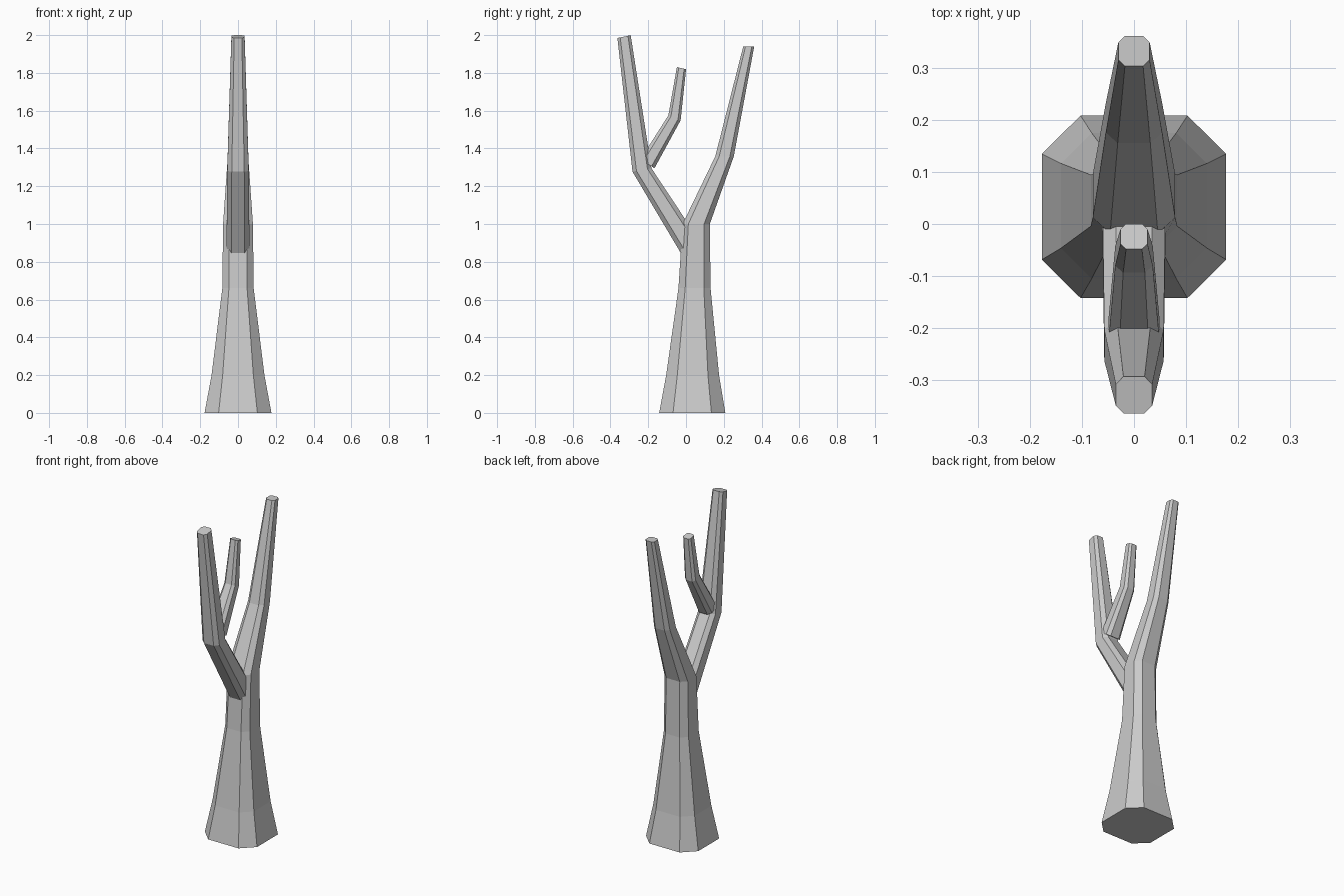
import bpy
import bmesh
from math import cos, sin, radians
from mathutils import Vector

cube = bpy.data.objects.get("Cube")
if cube:
    bpy.data.objects.remove(cube, do_unlink=True)

# Plain grey for the whole tree
grey = bpy.data.materials.new("plain grey")
grey.use_nodes = True
colour = (0.6, 0.6, 0.6, 1)
grey.diffuse_color = colour
grey.node_tree.nodes["Principled BSDF"].inputs["Base Color"].default_value = colour

# Octagonal cross-section with flat sides and cut corners
F = 0.58
OCTAGON = [(1, -F), (1, F), (F, 1), (-F, 1), (-1, F), (-1, -F), (-F, -1), (F, -1)]


def limb(name, rings):
    """Loft the octagon through rings of (y, z, half width x, half depth, tilt in degrees)."""
    bm = bmesh.new()
    loops = []
    for y, z, rx, ry, tilt in rings:
        a = radians(tilt)
        loops.append([bm.verts.new(Vector((u * rx, y + v * ry * cos(a), z + v * ry * sin(a))))
                      for u, v in OCTAGON])
    for low, high in zip(loops, loops[1:]):
        for i in range(8):
            j = (i + 1) % 8
            bm.faces.new((low[i], low[j], high[j], high[i]))
    bm.faces.new(loops[0][::-1])
    bm.faces.new(loops[-1])
    bmesh.ops.recalc_face_normals(bm, faces=bm.faces)
    mesh = bpy.data.meshes.new(name)
    bm.to_mesh(mesh)
    bm.free()
    mesh.materials.append(grey)
    obj = bpy.data.objects.new(name, mesh)
    bpy.context.collection.objects.link(obj)
    return obj


# Flared trunk that bends into the back branch
limb("trunk", [
    (0.033, 0, 0.177, 0.175, 0),
    (0.035, 0.2, 0.14, 0.14, 0),
    (0.045, 0.66, 0.083, 0.085, 0),
    (0.054, 1.0, 0.079, 0.072, 0),
    (0.204, 1.358, 0.054, 0.049, 0),
    (0.332, 1.94, 0.03, 0.029, 0),
])

# Front branch growing out of the trunk
limb("front_branch", [
    (0.04, 0.85, 0.061, 0.06, 30),
    (-0.233, 1.286, 0.057, 0.051, 10),
    (-0.328, 1.992, 0.035, 0.036, 12),
])

# Short twig growing from the front branch
limb("twig", [
    (-0.204, 1.319, 0.049, 0.044, -33),
    (-0.061, 1.562, 0.036, 0.035, -22),
    (-0.024, 1.825, 0.026, 0.025, -13),
])
